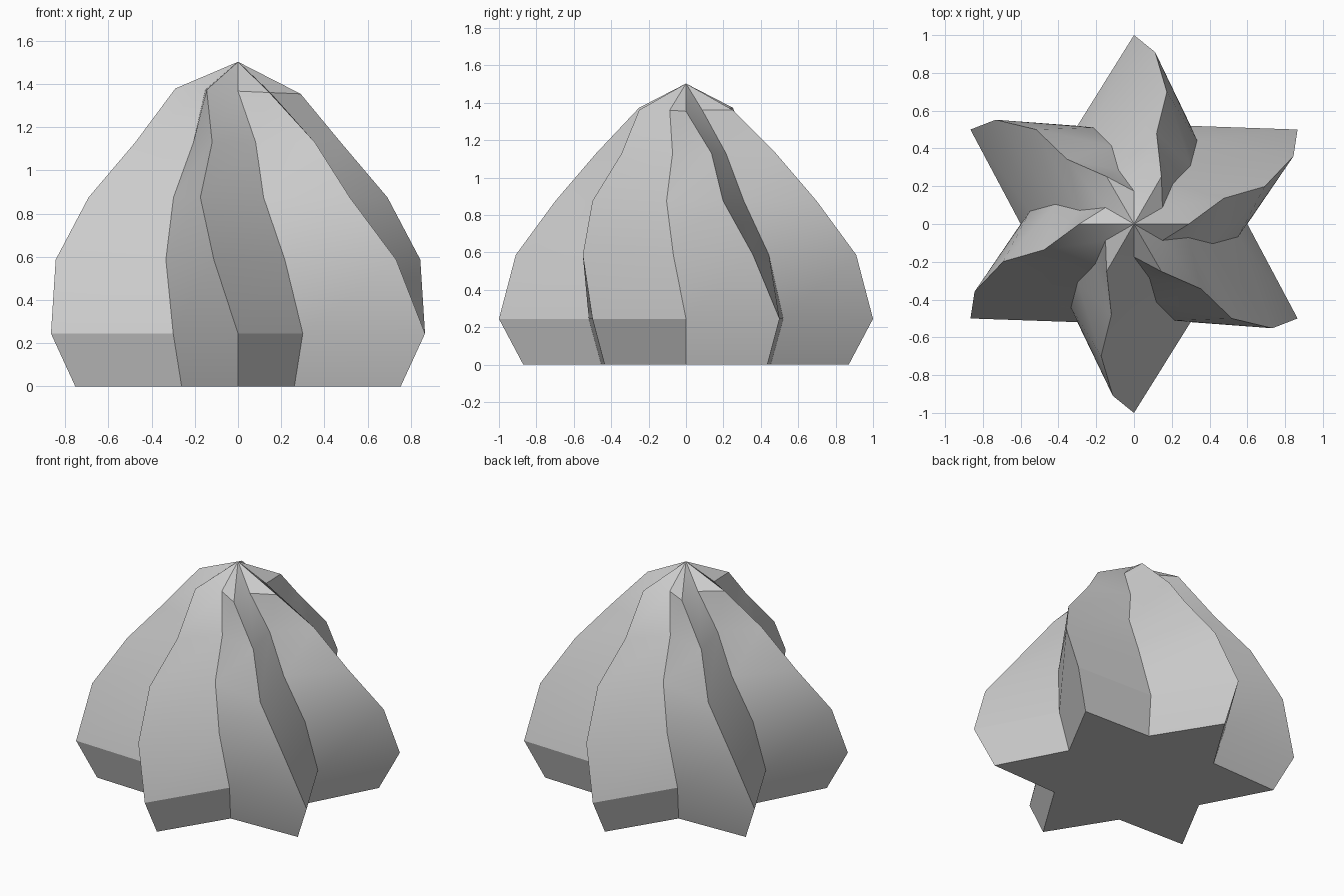
import bpy, bmesh
from math import sin, cos, radians

if "Cube" in bpy.data.objects:
    bpy.data.objects.remove(bpy.data.objects["Cube"])

POINTS = 6
# star rings: height, tip radius, valley radius, clockwise twist in degrees, sideways tilt
RINGS = [
    (0.0, 0.87, 0.522, 0, 0),
    (0.245, 1.0, 0.60, 0, 0),
    (0.587, 0.917, 0.555, 7, 0),
    (0.875, 0.72, 0.43, 14, 0),
    (1.13, 0.495, 0.297, 14, 0),
    (1.367, 0.29, 0.174, 30, -0.043),
]

bm = bmesh.new()


def star_ring(z, tip, valley, twist, tilt):
    verts = []
    for i in range(POINTS * 2):
        a = radians(90 - twist + i * 180 / POINTS)
        r = valley if i % 2 else tip
        x = r * cos(a)
        verts.append(bm.verts.new((x, r * sin(a), z + tilt * x)))
    return verts


# twisted star body
rings = [star_ring(*r) for r in RINGS]
n = POINTS * 2
for low, high in zip(rings, rings[1:]):
    for i in range(n):
        j = (i + 1) % n
        bm.faces.new((low[i], low[j], high[j], high[i]))

# closed base and pointed top
bm.faces.new(rings[0][::-1])
apex = bm.verts.new((0, 0, 1.503))
for i in range(n):
    bm.faces.new((rings[-1][i], rings[-1][(i + 1) % n], apex))

bmesh.ops.recalc_face_normals(bm, faces=bm.faces)
mesh = bpy.data.meshes.new("piped_swirl")
bm.to_mesh(mesh)
bm.free()
swirl = bpy.data.objects.new("piped_swirl", mesh)
bpy.context.collection.objects.link(swirl)

# soft along each ridge, crisp at the creases
bpy.context.view_layer.objects.active = swirl
swirl.select_set(True)
bpy.ops.object.shade_smooth_by_angle(angle=radians(30))
